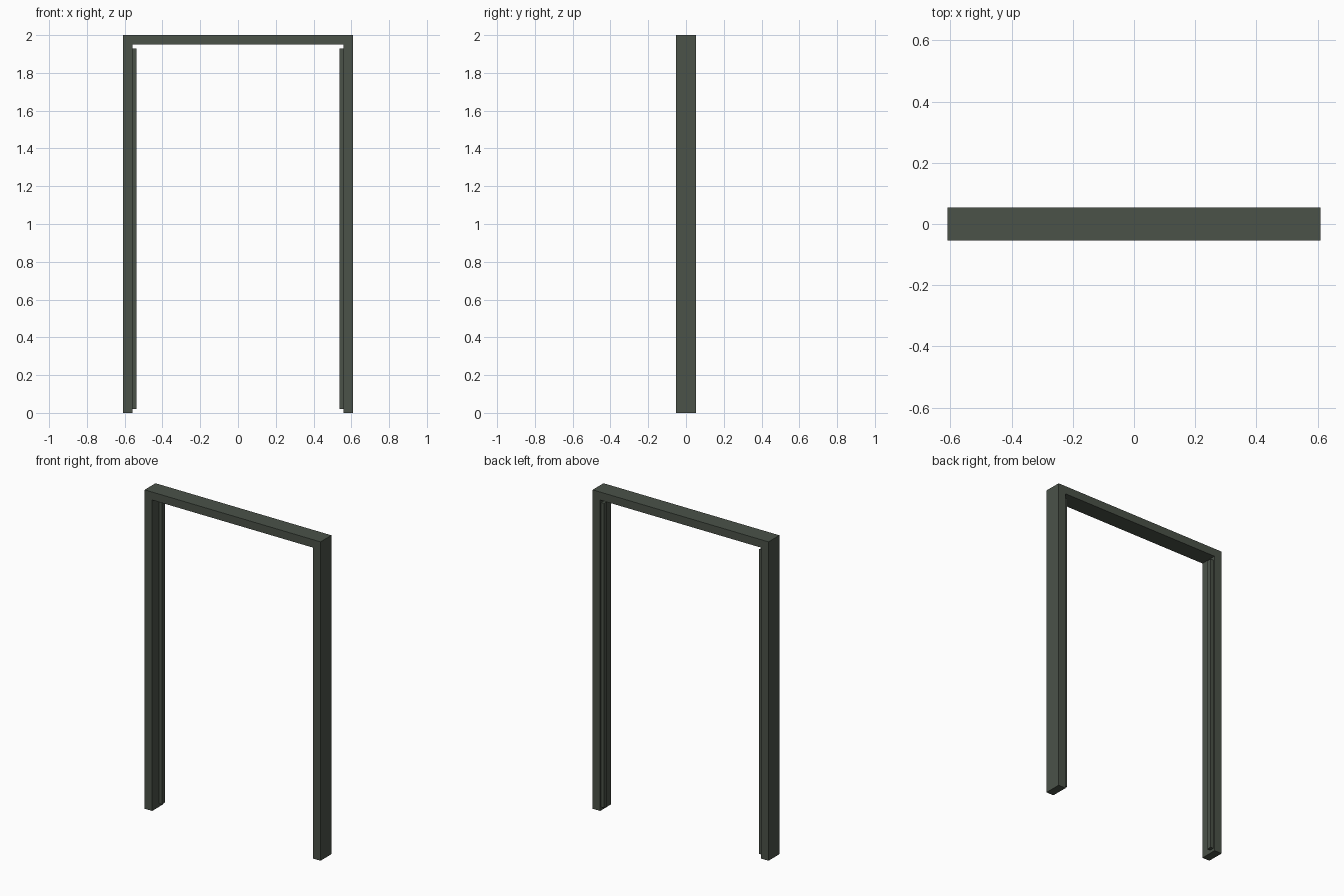
import bpy

cube = bpy.data.objects.get("Cube")
if cube:
    bpy.data.objects.remove(cube, do_unlink=True)


def material(name, rgb):
    mat = bpy.data.materials.new(name)
    mat.use_nodes = True
    colour = (*rgb, 1.0)
    mat.diffuse_color = colour
    mat.node_tree.nodes["Principled BSDF"].inputs["Base Color"].default_value = colour
    return mat


def box(name, low, high, mat):
    centre = [(a + b) / 2 for a, b in zip(low, high)]
    size = [b - a for a, b in zip(low, high)]
    bpy.ops.mesh.primitive_cube_add(size=1, location=centre)
    obj = bpy.context.object
    obj.name = name
    obj.scale = size
    bpy.ops.object.transform_apply(location=False, rotation=False, scale=True)
    obj.data.materials.append(mat)
    return obj


paint = material("dark grey green", (0.07, 0.085, 0.066))

half_width, half_depth = 0.61, 0.054
post_width, stop_depth = 0.052, 0.02
post_top, height = 1.95, 2.0
inner = half_width - post_width

# Head of the frame, resting on both posts
box("lintel", (-half_width, -half_depth, post_top), (half_width, half_depth, height), paint)

# Posts, each with a narrow door stop towards the back of its inner face
for side, sign in (("left", 1), ("right", -1)):
    for part, x0, x1, y0, y1, z0, z1 in (
        ("post", inner, half_width, -half_depth, half_depth, 0, post_top),
        ("stop", inner - stop_depth, inner, 0.014, 0.043, 0.02, 1.93),
    ):
        xs = sorted((sign * x0, sign * x1))
        box(f"{side}_{part}", (xs[0], y0, z0), (xs[1], y1, z1), paint)
